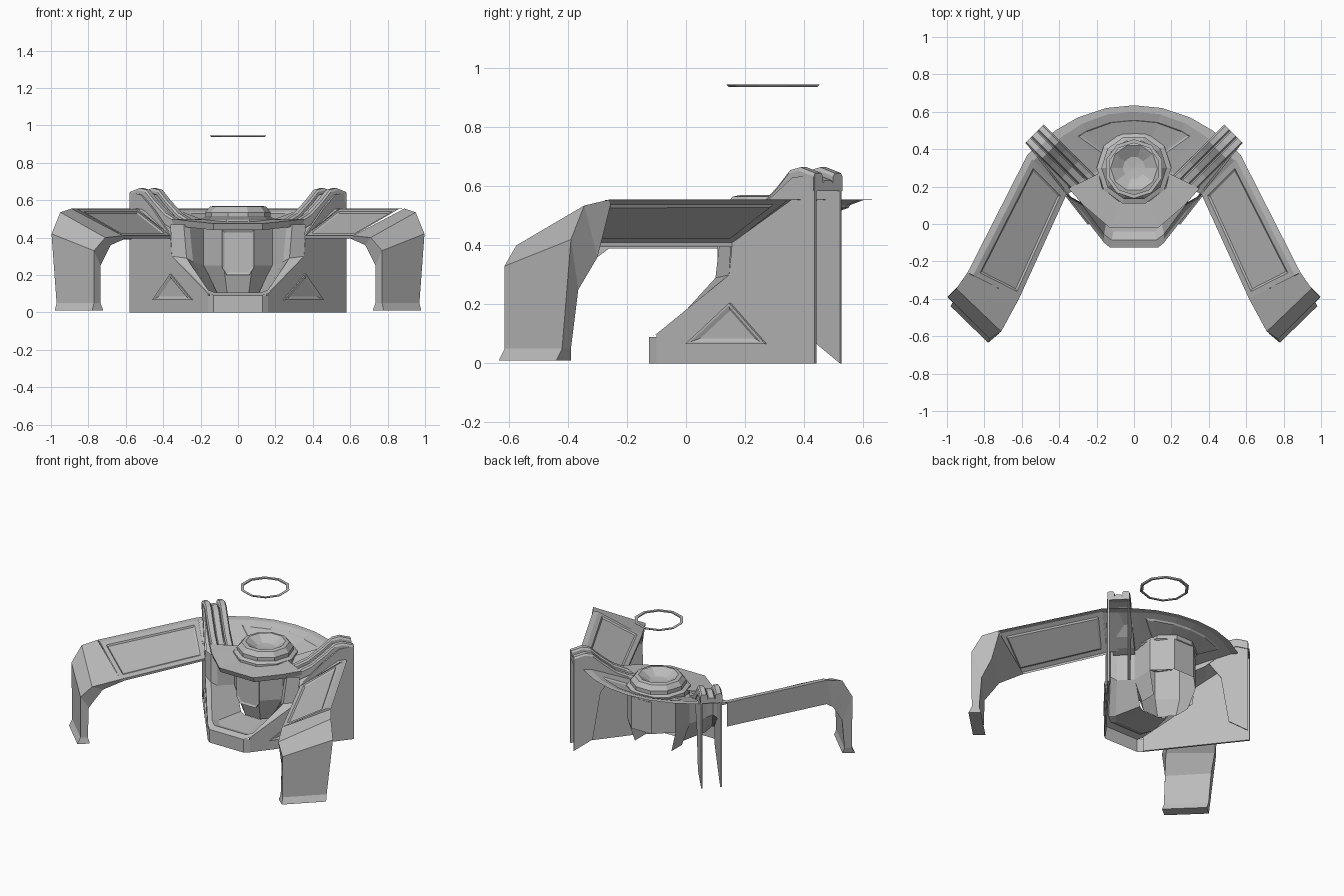
import bpy, bmesh, math
from mathutils import Vector

default_cube = bpy.data.objects.get("Cube")
if default_cube:
    bpy.data.objects.remove(default_cube)

grey = bpy.data.materials.new("plain_grey")
grey.use_nodes = True
tone = (0.5, 0.5, 0.5, 1)
grey.diffuse_color = tone
grey.node_tree.nodes["Principled BSDF"].inputs["Base Color"].default_value = tone


def finish(name, bm, mirror=False, recalc=True):
    """Turn a bmesh into a flat shaded object, optionally mirrored in x."""
    if recalc:
        bmesh.ops.recalc_face_normals(bm, faces=bm.faces)
    mesh = bpy.data.meshes.new(name)
    bm.to_mesh(mesh)
    bm.free()
    mesh.materials.append(grey)
    obj = bpy.data.objects.new(name, mesh)
    bpy.context.collection.objects.link(obj)
    if mirror:
        obj.modifiers.new("mirror", 'MIRROR').use_clip = True
    return obj


def loft(bm, rows, closed=False):
    """Join rows of points with quads; returns the faces and vertex rows."""
    rings = [[bm.verts.new(p) for p in row] for row in rows]
    faces = []
    for a, b in zip(rings, rings[1:]):
        count = len(a)
        for i in range(count if closed else count - 1):
            j = (i + 1) % count
            faces.append(bm.faces.new((a[i], b[i], b[j], a[j])))
    return faces, rings


def lathe(bm, profile, sides, centre, turn=0.0):
    rows = []
    for radius, z in profile:
        angles = [turn + math.tau * i / sides for i in range(sides)]
        rows.append([(centre[0] + radius * math.cos(t),
                      centre[1] + radius * math.sin(t), z) for t in angles])
    loft(bm, rows, True)
    bmesh.ops.remove_doubles(bm, verts=bm.verts, dist=0.0005)


def face_up(faces):
    for f in faces:
        f.normal_update()
        if f.normal.z < 0:
            f.normal_flip()


def recess(bm, faces, margin, slope, depth):
    """Sink a panel into a group of faces, leaving a margin round it."""
    bm.normal_update()
    if margin:
        bmesh.ops.inset_region(bm, faces=faces, thickness=margin, use_boundary=True, use_even_offset=True)
        bm.normal_update()
    bmesh.ops.inset_region(bm, faces=faces, thickness=slope, depth=-depth, use_boundary=True, use_even_offset=True)


def prism(bm, points, offset):
    """Flat polygon extruded by an offset; returns the far cap."""
    low = [bm.verts.new(p) for p in points]
    high = [bm.verts.new(Vector(p) + Vector(offset)) for p in points]
    top = bm.faces.new(high)
    bm.faces.new(low[::-1])
    for i in range(len(low)):
        j = (i + 1) % len(low)
        bm.faces.new((low[i], low[j], high[j], high[i]))
    bmesh.ops.recalc_face_normals(bm, faces=bm.faces)
    return top


# Sloping arms with a flat outer rim, a recessed panel and a small inner lip
arm_outer = [(0.57, 0.37, 0.555), (0.89, -0.26, 0.555)]
arm_rim = [(0.545, 0.345, 0.553), (0.86, -0.275, 0.553)]
arm_inner = [(0.36, 0.16, 0.41), (0.615, -0.4, 0.41)]
bm = bmesh.new()
arm_faces, _ = loft(bm, [arm_outer, arm_rim, arm_inner])
face_up(arm_faces)
recess(bm, arm_faces[1:], 0.03, 0.01, 0.007)
loft(bm, [[p, (p[0], p[1], 0.395)] for p in arm_inner])
finish("arm", bm, mirror=True, recalc=False)

# Side skirt under the right arm, running into the leg
bm = bmesh.new()
skirt_path = arm_outer + [(0.91, -0.3, 0.53)]
loft(bm, [[(-x, y, z), (-x, y, low)] for (x, y, z), low in zip(skirt_path, (0.39, 0.39, 0.36))])
finish("right_arm_skirt", bm)

# Legs: outer front, inner front, inner back, outer back corner per section
leg_sections = [
    [(0.89, -0.26, 0.555), (0.615, -0.4, 0.41), (0.6, -0.36, 0.395), (0.885, -0.255, 0.54)],
    [(0.95, -0.345, 0.535), (0.71, -0.575, 0.4), (0.68, -0.5, 0.36), (0.91, -0.3, 0.36)],
    [(0.997, -0.39, 0.42), (0.77, -0.615, 0.33), (0.735, -0.575, 0.25), (0.935, -0.365, 0.25)],
]
front_out, front_in = Vector((0.97, -0.42, 0.05)), Vector((0.77, -0.615, 0.05))
back = Vector((-0.035, 0.03, 0))
flare = Vector((0.01, -0.02, -0.04))
spread = Vector((-0.015, 0.0, -0.04))
ankle = [front_out, front_in, front_in + back, front_out + back]
sole = [front_out + flare, front_in + flare, front_in + back + spread, front_out + back + spread]
bm = bmesh.new()
_, rings = loft(bm, leg_sections + [ankle, sole], True)
bm.faces.new(rings[-1])
finish("leg", bm, mirror=True)

# Curved rear deck: flat rim, then a slope running in under the turret
deck_outer = [(0, 0.635), (0.15, 0.62), (0.3, 0.57), (0.42, 0.5), (0.51, 0.43), (0.57, 0.37)]
deck_inner = [(0, 0.4), (0.07, 0.4), (0.12, 0.36), (0.15, 0.31), (0.19, 0.24), (0.36, 0.16)]
drop = [0.48, 0.48, 0.475, 0.465, 0.45, 0.41]
right_half = []
for (x, y), (u, v), z in zip(deck_outer, deck_inner, drop):
    rim = Vector((x, y, 0.553)).lerp(Vector((u, v, 0.553)), 0.15)
    right_half.append([Vector((x, y, 0.555)), rim, Vector((u, v, z))])
left_half = [[Vector((-p.x, p.y, p.z)) for p in row] for row in right_half[:0:-1]]
bm = bmesh.new()
deck_faces, _ = loft(bm, left_half + right_half)
face_up(deck_faces)
recess(bm, deck_faces[5:-4:2], 0.045, 0.01, 0.007)
finish("rear_deck", bm, recalc=False)

# Ridged fins: two rails with a lower groove between, running out at 45 degrees
along = Vector((1, 1, 0)).normalized()
across = Vector((1, -1, 0)).normalized()
fin_start = Vector((0.27, 0.22, 0))
ridge = [(-0.04, 0.48), (0.02, 0.495), (0.1, 0.53), (0.19, 0.6), (0.25, 0.655), (0.3, 0.665), (0.37, 0.645)]


def fin_strip(name, side, width, lower):
    bm = bmesh.new()
    tops = [fin_start + along * s + across * (side - width / 2) + Vector((0, 0, z - lower)) for s, z in ridge]
    rows = []
    for p in tops:
        q = p + across * width
        deep = Vector((0, 0, 0.06 - lower))
        bevel = across * 0.008
        rows.append([p - deep, p - Vector((0, 0, 0.012)), p + bevel, q - bevel, q - Vector((0, 0, 0.012)), q - deep])
    _, rings = loft(bm, rows, True)
    bm.faces.new(rings[0])
    bm.faces.new(rings[-1])
    finish(name, bm, mirror=True)


fin_strip("fin_front_rail", 0.047, 0.045, 0.0)
fin_strip("fin_rear_rail", -0.047, 0.045, 0.0)
fin_strip("fin_groove", 0.0, 0.05, 0.025)

# Thin plate hanging below the rear rail
bm = bmesh.new()
rear_outline = [(0.12, 0.5), (0.25, 0.63), (0.37, 0.63), (0.37, 0.0), (0.25, 0.07), (0.2, 0.39)]
points = [fin_start + along * s - across * 0.065 + Vector((0, 0, z)) for s, z in rear_outline]
prism(bm, points, across * 0.008)
finish("fin_rear_plate", bm, mirror=True)

# Slanted base walls rising into the fins
wall_start, wall_end = Vector((0.16, -0.1, 0)), Vector((0.58, 0.435, 0))
wall_run = wall_end - wall_start
wall_dir = wall_run.normalized()
wall_out = Vector((wall_dir.y, -wall_dir.x, 0))


def on_wall(t, z):
    return wall_start + wall_run * t + Vector((0, 0, z))


bm = bmesh.new()
wall_outline = [(0, 0), (1, 0), (1, 0.64), (0.86, 0.63), (0.7, 0.55), (0.48, 0.41), (0.46, 0.3), (0, 0.1)]
prism(bm, [on_wall(t, z) for t, z in wall_outline], -wall_out * 0.012)
finish("base_wall", bm, mirror=True)

# Triangular recessed frames on the base walls
bm = bmesh.new()
triangle = [on_wall(0.19, 0.065), on_wall(0.7, 0.065), on_wall(0.47, 0.205)]
top = prism(bm, triangle, wall_out * 0.009)
recess(bm, [top], 0.008, 0.012, 0.008)
finish("wall_triangle", bm, mirror=True)

# Front plinth, hollow below, and the open cup that rises to meet the column
bm = bmesh.new()
plinth = [(0.16, -0.1), (0.13, -0.125), (-0.13, -0.125), (-0.16, -0.1)]
loft(bm, [[(x, y, 0) for x, y in plinth], [(x, y, 0.09) for x, y in plinth]])
finish("front_plinth", bm)

bm = bmesh.new()
cup_outer = [on_wall(0.48, 0.47), on_wall(0.46, 0.3), on_wall(0, 0.1), (0.13, -0.125, 0.09), (0, -0.125, 0.09)]
cup_ridge = [(0.29, 0.12, 0.47), (0.275, 0.1, 0.29), (0.16, -0.055, 0.12), (0.12, -0.085, 0.105), (0, -0.085, 0.105)]
cup_step = [(0.26, 0.14, 0.47), (0.24, 0.12, 0.27), (0.15, 0.0, 0.1), (0.11, -0.04, 0.09), (0, -0.04, 0.09)]
cup_inner = [(0.18, 0.23, 0.47), (0.18, 0.23, 0.25), (0.11, 0.19, 0.1), (0.06, 0.16, 0.1), (0, 0.16, 0.1)]
loft(bm, [cup_outer, cup_ridge, cup_step, cup_inner])
finish("cup", bm, mirror=True)

# Collar around the front of the turret
bm = bmesh.new()
collar_outer = [(0.35, 0.19, 0.5), (0.27, 0.1, 0.49), (0.13, -0.02, 0.475), (0, -0.02, 0.475)]
collar_inner = [(0.19, 0.27, 0.5), (0.17, 0.19, 0.495), (0.08, 0.12, 0.485), (0, 0.11, 0.485)]
lower = Vector((0, 0.015, -0.035))
under = [[Vector(p) + lower for p in row] for row in (collar_inner, collar_outer)]
loft(bm, [collar_outer, collar_inner] + under + [collar_outer])
bmesh.ops.remove_doubles(bm, verts=bm.verts, dist=0.0005)
finish("collar", bm, mirror=True)

# Column, open low down at the back, with a recessed front panel
centre = (0, 0.3)
bm = bmesh.new()
lathe(bm, [(0.15, 0.1), (0.2, 0.25), (0.2, 0.47)], 8, centre, math.pi / 8)
open_back = [f for f in bm.faces
             if f.calc_center_median().z < 0.25 and f.calc_center_median().y > centre[1] + 0.02]
bmesh.ops.delete(bm, geom=open_back, context='FACES')
finish("column", bm)

bm = bmesh.new()
outline = [(-0.06, 0.2), (0.06, 0.2), (0.085, 0.24), (0.085, 0.44), (-0.085, 0.44), (-0.085, 0.24)]
top = prism(bm, [(x, 0.115, z) for x, z in outline], (0, -0.009, 0))
recess(bm, [top], 0, 0.012, 0.007)
finish("column_panel", bm)

# Dished turret on top
bm = bmesh.new()
lathe(bm, [(0.17, 0.45), (0.2, 0.47), (0.2, 0.5), (0.175, 0.51), (0.175, 0.535), (0.15, 0.565),
           (0.125, 0.57), (0.1, 0.555), (0.06, 0.53), (0, 0.525)], 10, centre)
finish("turret", bm)

# Thin floating ring
bm = bmesh.new()
lathe(bm, [(0.158, 0.945), (0.138, 0.945), (0.138, 0.937), (0.15, 0.937), (0.158, 0.945)], 10, (0, 0.295), math.pi / 10)
finish("floating_ring", bm)
